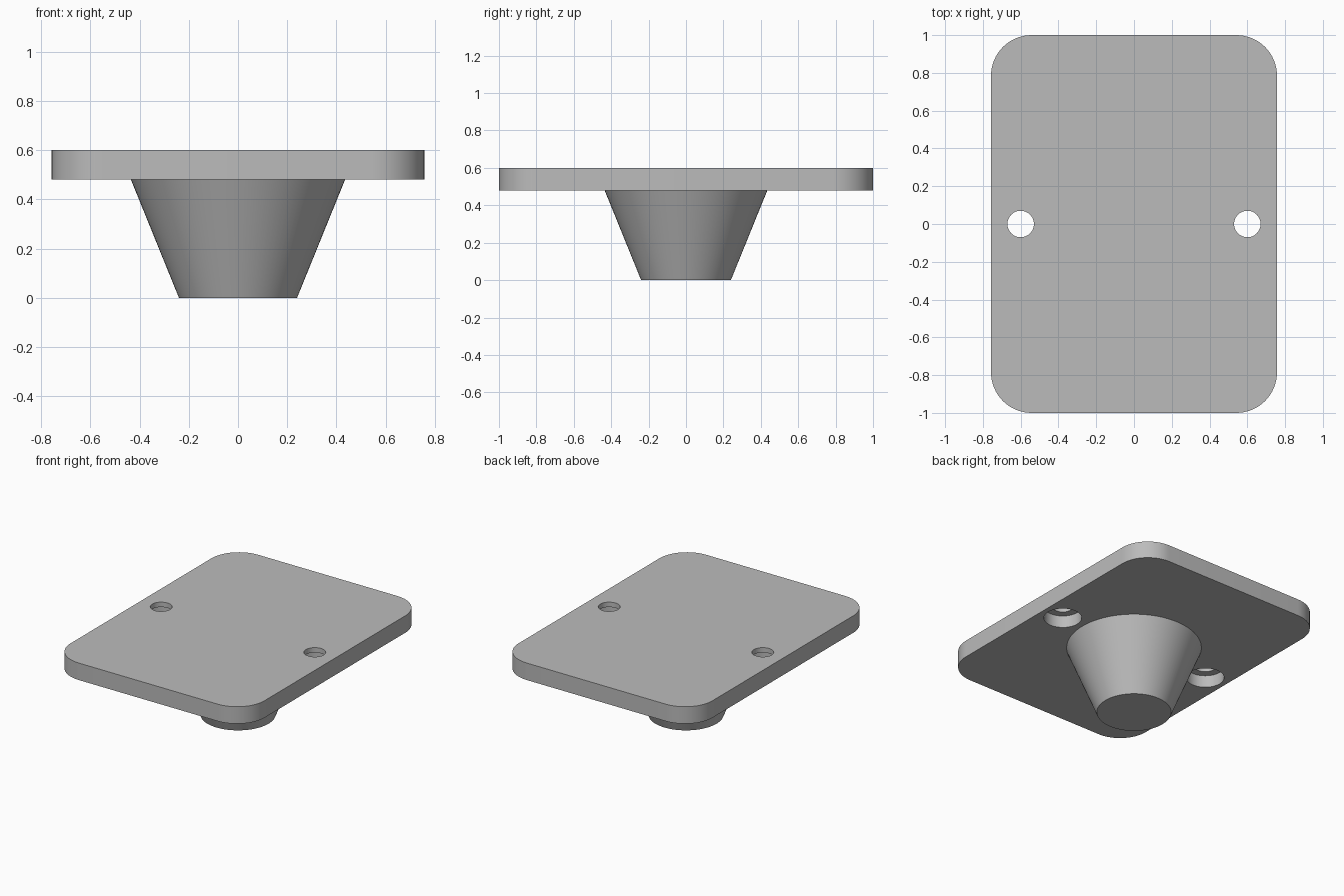
import bpy, bmesh, math
from mathutils import Matrix, Vector

if "Cube" in bpy.data.objects:
    bpy.data.objects.remove(bpy.data.objects["Cube"])

HALF_X, HALF_Y, CORNER = 0.757, 1.0, 0.215
BOTTOM, TOP = 0.48, 0.60
HOLE_X, HOLE_R, BORE_R, BORE_TOP = 0.60, 0.07, 0.122, 0.565

grey = bpy.data.materials.new("plain grey")
grey.use_nodes = True
colour = (0.5, 0.5, 0.5, 1)
grey.diffuse_color = colour
grey.node_tree.nodes["Principled BSDF"].inputs["Base Color"].default_value = colour


def make_object(name, bm):
    bmesh.ops.recalc_face_normals(bm, faces=bm.faces)
    mesh = bpy.data.meshes.new(name)
    bm.to_mesh(mesh)
    bm.free()
    mesh.materials.append(grey)
    obj = bpy.data.objects.new(name, mesh)
    bpy.context.collection.objects.link(obj)
    return obj


def activate(obj):
    bpy.ops.object.select_all(action='DESELECT')
    obj.select_set(True)
    bpy.context.view_layer.objects.active = obj


def frustum(name, x, z0, z1, r0, r1, sides=64):
    bm = bmesh.new()
    bmesh.ops.create_cone(bm, cap_ends=True, segments=sides, radius1=r0, radius2=r1,
                          depth=z1 - z0,
                          matrix=Matrix.Translation((x, 0, (z0 + z1) / 2)))
    return make_object(name, bm)


def drill(target, x, z0, z1, radius):
    cutter = frustum("hole_cutter", x, z0, z1, radius, radius)
    cutter.hide_render = True
    mod = target.modifiers.new("hole", 'BOOLEAN')
    mod.operation = 'DIFFERENCE'
    mod.solver = 'EXACT'
    mod.object = cutter
    activate(target)
    bpy.ops.object.modifier_apply(modifier=mod.name)
    bpy.data.objects.remove(cutter)


# Rounded rectangular plate
bm = bmesh.new()
outline = []
steps = 16
for quarter, (sx, sy) in enumerate([(1, 1), (-1, 1), (-1, -1), (1, -1)]):
    for i in range(steps + 1):
        a = (quarter + i / steps) * math.pi / 2
        outline.append(bm.verts.new((sx * (HALF_X - CORNER) + CORNER * math.cos(a),
                                     sy * (HALF_Y - CORNER) + CORNER * math.sin(a),
                                     BOTTOM)))
face = bm.faces.new(outline)
extruded = bmesh.ops.extrude_face_region(bm, geom=[face], use_keep_orig=True)
bmesh.ops.translate(bm, vec=Vector((0, 0, TOP - BOTTOM)),
                    verts=[v for v in extruded["geom"] if isinstance(v, bmesh.types.BMVert)])
plate = make_object("plate", bm)

# Two through holes, each with a wider counterbore from below
for side in (-1, 1):
    drill(plate, side * HOLE_X, BOTTOM - 0.1, TOP + 0.1, HOLE_R)
    drill(plate, side * HOLE_X, BOTTOM - 0.1, BORE_TOP, BORE_R)

# Tapered foot under the plate
foot = frustum("tapered_foot", 0, 0, BOTTOM, 0.24, 0.435, 96)

for obj in (plate, foot):
    activate(obj)
    bpy.ops.object.shade_smooth_by_angle(angle=math.radians(30))
